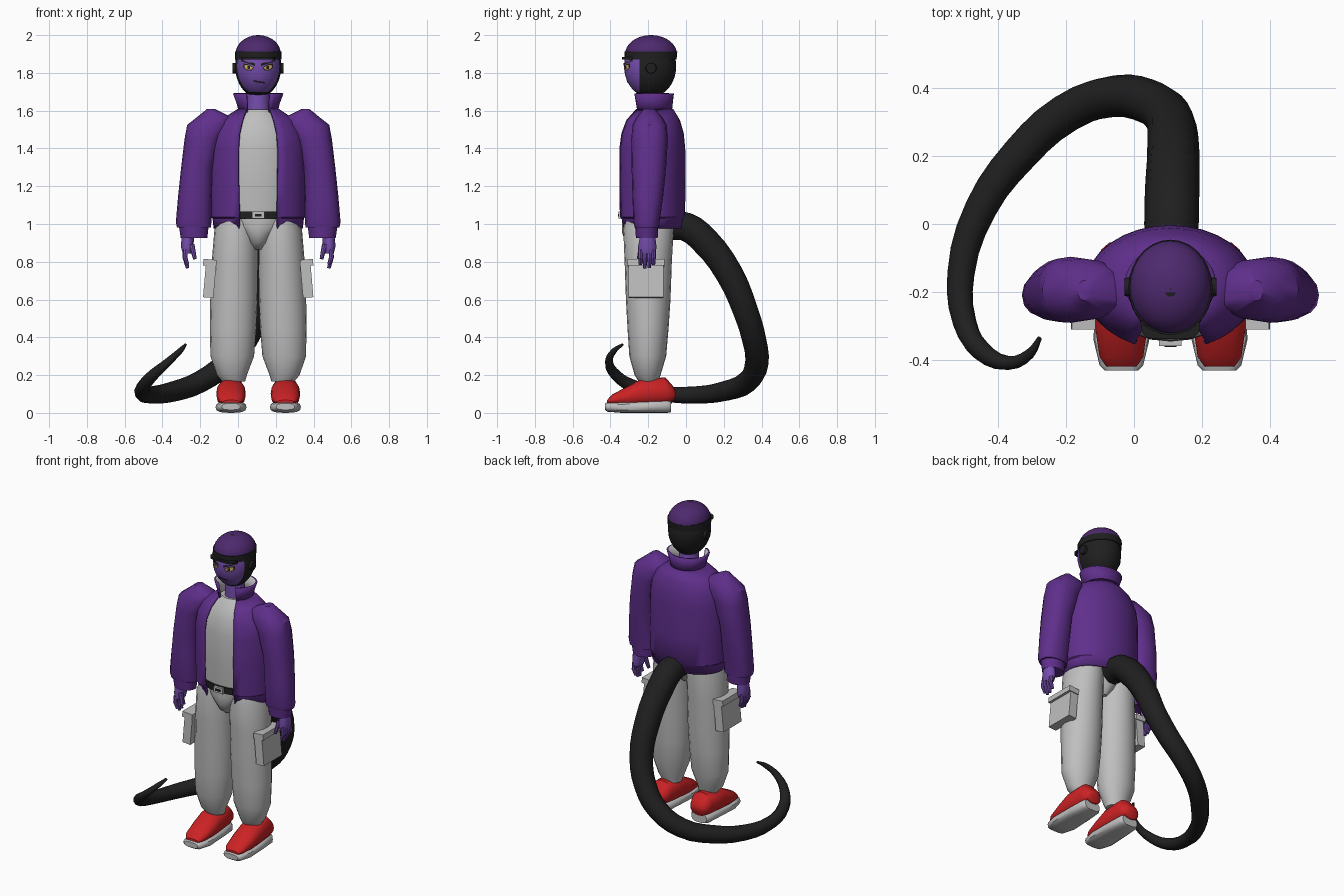
import bpy, bmesh, math
from mathutils import Matrix, Vector

CX = 0.107   # symmetry plane of the figure


def material(name, r, g, b):
    m = bpy.data.materials.new(name)
    m.diffuse_color = (r, g, b, 1)
    return m


JACKET = material("jacket purple", 0.115, 0.028, 0.26)
SKIN = material("skin purple", 0.18, 0.075, 0.42)
CAP = material("cap purple", 0.075, 0.022, 0.155)
BLACK = material("black", 0.014, 0.014, 0.014)
GREY = material("light grey", 0.52, 0.52, 0.52)
RED = material("shoe red", 0.6, 0.016, 0.018)
YELLOW = material("eye yellow", 0.65, 0.42, 0.12)


def finish(name, bm, mats, mirror=False, angle=40, x=CX, recalc=True):
    if recalc:
        bmesh.ops.recalc_face_normals(bm, faces=bm.faces[:])
    me = bpy.data.meshes.new(name)
    bm.to_mesh(me)
    bm.free()
    me.shade_smooth()
    me.set_sharp_from_angle(angle=math.radians(angle))
    for m in mats:
        me.materials.append(m)
    ob = bpy.data.objects.new(name, me)
    ob.location.x = x
    bpy.context.collection.objects.link(ob)
    if mirror:
        ob.modifiers.new("mirror", 'MIRROR')
    return ob


def loft(name, rows, mat, axis='z', n=20, power=2.0, mirror=False, angle=40):
    """Closed loft; each row is (position, a0, a1, b0, b1)."""
    bm = bmesh.new()
    rings = []
    for p, a0, a1, b0, b1 in rows:
        ring = []
        for i in range(n):
            t = 2 * math.pi * i / n
            c, s = math.cos(t), math.sin(t)
            a = (a0 + a1) / 2 + (a1 - a0) / 2 * math.copysign(abs(c) ** (2 / power), c)
            b = (b0 + b1) / 2 + (b1 - b0) / 2 * math.copysign(abs(s) ** (2 / power), s)
            ring.append(bm.verts.new((a, b, p) if axis == 'z' else (a, p, b)))
        rings.append(ring)
    for r, q in zip(rings, rings[1:]):
        for i in range(n):
            j = (i + 1) % n
            bm.faces.new((r[i], r[j], q[j], q[i]))
    bm.faces.new(rings[0])
    bm.faces.new(rings[-1])
    return finish(name, bm, [mat], mirror, angle)


def open_shell(name, rows, n=28, thick=0.012):
    """Garment shell open at the front; rows are (z, half width, y0, y1, half opening)."""
    bm = bmesh.new()
    rings = []
    for z, hx, y0, y1, gap in rows:
        a = math.asin(gap / hx)
        ring = []
        for i in range(n + 1):
            t = -math.pi / 2 + a + (2 * math.pi - 2 * a) * i / n
            ring.append(bm.verts.new((hx * math.cos(t), (y0 + y1) / 2 + (y1 - y0) / 2 * math.sin(t), z)))
        rings.append(ring)
    for r, q in zip(rings, rings[1:]):
        for i in range(n):
            bm.faces.new((r[i], r[i + 1], q[i + 1], q[i]))
    ob = finish(name, bm, [JACKET, GREY], recalc=False)
    mod = ob.modifiers.new("lining", 'SOLIDIFY')
    mod.thickness, mod.offset, mod.material_offset = thick, -1, 1
    return ob


def box(name, centre, size, mat, tilt=0.0, mirror=False):
    bm = bmesh.new()
    m = Matrix.Translation(centre) @ Matrix.Rotation(tilt, 4, 'Y') @ Matrix.Diagonal((*size, 1))
    bmesh.ops.create_cube(bm, size=1, matrix=m)
    return finish(name, bm, [mat], mirror, 20)


def rod(bm, a, b, r0, r1, n=8):
    a, b = Vector(a), Vector(b)
    rot = (b - a).to_track_quat('Z', 'Y').to_matrix().to_4x4()
    bmesh.ops.create_cone(bm, cap_ends=True, segments=n, radius1=r0, radius2=r1,
                          depth=(b - a).length, matrix=Matrix.Translation((a + b) / 2) @ rot)


# Head: skin in front, black hair behind and black beard on the chin
HC, HR = Vector((0, -0.19, 1.835)), Vector((0.122, 0.138, 0.165))
bm = bmesh.new()
bmesh.ops.create_uvsphere(bm, u_segments=32, v_segments=20, radius=1,
                          matrix=Matrix.Translation(HC) @ Matrix.Diagonal((*HR, 1)))
for co, no in (((0, -0.245, 0), (0, 1, 0)), ((0, 0, 1.7), (0, 0, 1))):
    bmesh.ops.bisect_plane(bm, geom=bm.verts[:] + bm.edges[:] + bm.faces[:], plane_co=co, plane_no=no)
for f in bm.faces:
    c = f.calc_center_median()
    f.material_index = 1 if c.y > -0.245 or c.z < 1.7 else 0
finish("head", bm, [SKIN, BLACK])


# Face details laid on the head surface
def face_plate(name, pts, mat, lift, mirror=True):
    bm = bmesh.new()
    vs = []
    for x, z in pts:
        k = 1 - (x / HR.x) ** 2 - ((z - HC.z) / HR.z) ** 2
        vs.append(bm.verts.new((x, HC.y - HR.y * math.sqrt(k) - lift, z)))
    f = bm.faces.new(vs)
    f.normal_update()
    if f.normal.y > 0:
        f.normal_flip()
    finish(name, bm, [mat], mirror, recalc=False)


face_plate("brow", [(0.016, 1.836), (0.05, 1.848), (0.092, 1.862), (0.09, 1.872), (0.05, 1.86), (0.016, 1.85)], BLACK, 0.005)
face_plate("eye_rim", [(0.022, 1.828), (0.035, 1.812), (0.06, 1.812), (0.08, 1.828), (0.078, 1.85), (0.05, 1.845)], BLACK, 0.002)
face_plate("eye", [(0.028, 1.828), (0.038, 1.817), (0.058, 1.817), (0.074, 1.83), (0.07, 1.842), (0.05, 1.84)], YELLOW, 0.003)
face_plate("pupil", [(0.044, 1.82), (0.056, 1.82), (0.056, 1.838), (0.044, 1.836)], BLACK, 0.004)
face_plate("mouth", [(-0.026, 1.754), (0, 1.748), (0.036, 1.744), (0.036, 1.752), (0, 1.756), (-0.026, 1.762)], BLACK, 0.003, False)

# Ear pieces
bm = bmesh.new()
rod(bm, (0.11, -0.185, 1.825), (0.135, -0.185, 1.825), 0.03, 0.027, 14)
finish("ear_piece", bm, [BLACK], True)

# Cap, its band and the short peak
cap_rows = []
for i in range(9):
    t = math.radians(10.8 * i)
    s = math.cos(t)
    cap_rows.append((1.9 + 0.1 * math.sin(t), -0.12 * s, 0.12 * s, -0.185 - 0.137 * s, -0.185 + 0.137 * s))
loft("cap", cap_rows, CAP, n=28)
loft("cap_band", [(1.872, -0.124, 0.124, -0.326, -0.05), (1.912, -0.123, 0.123, -0.326, -0.046)], BLACK, n=28)
loft("cap_peak", [(1.872, -0.088, 0.088, -0.338, -0.22), (1.885, -0.088, 0.088, -0.338, -0.22)], BLACK, power=4)

# Neck
loft("neck", [(1.54, -0.075, 0.075, -0.25, -0.1), (1.61, -0.06, 0.06, -0.245, -0.12),
              (1.76, -0.058, 0.058, -0.245, -0.13)], SKIN, n=16)

# Jacket body and collar
open_shell("jacket", [(0.975, 0.236, -0.345, -0.015, 0.1), (1.03, 0.242, -0.355, -0.01, 0.1),
                      (1.036, 0.25, -0.365, -0.005, 0.1), (1.2, 0.252, -0.37, -0.003, 0.105),
                      (1.4, 0.25, -0.37, -0.004, 0.106), (1.48, 0.238, -0.358, -0.012, 0.1),
                      (1.55, 0.2, -0.33, -0.032, 0.085), (1.61, 0.108, -0.285, -0.068, 0.065)])
open_shell("collar", [(1.59, 0.103, -0.275, -0.075, 0.06), (1.64, 0.115, -0.282, -0.07, 0.062),
                      (1.69, 0.134, -0.288, -0.064, 0.066)])

# Shirt, belt and buckle
loft("shirt", [(1.0, -0.21, 0.21, -0.33, -0.04), (1.2, -0.22, 0.22, -0.342, -0.035), (1.4, -0.215, 0.215, -0.342, -0.035),
               (1.5, -0.19, 0.19, -0.325, -0.05), (1.56, -0.14, 0.14, -0.295, -0.07),
               (1.605, -0.08, 0.08, -0.26, -0.1)], GREY, n=24)
loft("belt", [(1.027, -0.215, 0.215, -0.345, -0.025), (1.067, -0.215, 0.215, -0.345, -0.025)], BLACK, n=24)
box("buckle", (0, -0.348, 1.047), (0.066, 0.02, 0.036), GREY)
box("buckle_slot", (0, -0.357, 1.047), (0.036, 0.008, 0.014), BLACK)

# Trousers
loft("trouser_hips", [(0.865, -0.03, 0.03, -0.27, -0.13), (0.9, -0.065, 0.065, -0.315, -0.09),
                      (0.95, -0.1, 0.1, -0.338, -0.065), (0.99, -0.16, 0.16, -0.34, -0.05),
                      (1.04, -0.2, 0.2, -0.338, -0.04)], GREY)
loft("trouser_leg", [(0.165, 0.07, 0.19, -0.25, -0.145), (0.2, 0.06, 0.219, -0.272, -0.135),
                     (0.3, 0.022, 0.253, -0.3, -0.105), (0.45, 0.01, 0.256, -0.31, -0.092),
                     (0.6, 0.004, 0.254, -0.318, -0.082), (0.8, 0.002, 0.246, -0.325, -0.075),
                     (0.97, 0.002, 0.232, -0.332, -0.065), (1.03, 0.01, 0.21, -0.32, -0.07)], GREY, mirror=True)
box("pocket", (0.257, -0.212, 0.7), (0.055, 0.185, 0.18), GREY, math.radians(-5), True)
box("pocket_flap", (0.256, -0.212, 0.795), (0.07, 0.195, 0.035), GREY, math.radians(-5), True)

# Sleeves and cuffs
loft("sleeve", [(0.982, 0.25, 0.43, -0.272, -0.142), (1.01, 0.248, 0.436, -0.278, -0.14),
                (1.15, 0.245, 0.424, -0.284, -0.12), (1.3, 0.238, 0.408, -0.288, -0.105),
                (1.45, 0.195, 0.39, -0.29, -0.096), (1.525, 0.142, 0.376, -0.283, -0.102),
                (1.565, 0.14, 0.325, -0.262, -0.125), (1.608, 0.228, 0.272, -0.225, -0.165)],
     JACKET, n=16, power=2.3, mirror=True)
loft("cuff", [(0.925, 0.27, 0.41, -0.265, -0.15), (0.99, 0.262, 0.42, -0.27, -0.146)], JACKET, n=16, mirror=True)

# Hands
loft("hand", [(0.845, 0.352, 0.4, -0.25, -0.16), (0.88, 0.342, 0.409, -0.254, -0.156),
              (0.95, 0.34, 0.405, -0.24, -0.165)], SKIN, n=12, mirror=True)
bm = bmesh.new()
for y, tip in ((-0.241, 0.785), (-0.218, 0.765), (-0.194, 0.768), (-0.172, 0.785)):
    rod(bm, (0.385, y, 0.865), (0.388, y, 0.82), 0.013, 0.013)
    rod(bm, (0.388, y, 0.825), (0.374, y, tip), 0.013, 0.009)
rod(bm, (0.352, -0.235, 0.89), (0.335, -0.25, 0.815), 0.015, 0.01)
finish("fingers", bm, [SKIN], True)

# Shoes
loft("shoe_upper", [(-0.418, 0.1, 0.188, 0.045, 0.068), (-0.39, 0.08, 0.208, 0.04, 0.098),
                    (-0.31, 0.068, 0.22, 0.03, 0.14), (-0.24, 0.066, 0.222, 0.03, 0.178),
                    (-0.11, 0.072, 0.216, 0.04, 0.188), (-0.075, 0.085, 0.203, 0.05, 0.15),
                    (-0.055, 0.11, 0.18, 0.085, 0.12)], RED, axis='y', n=16, power=2.2, mirror=True)
loft("shoe_sole", [(-0.43, 0.095, 0.193, 0.016, 0.05), (-0.415, 0.08, 0.208, 0.006, 0.056),
                   (-0.34, 0.062, 0.226, 0.0, 0.06), (-0.2, 0.068, 0.22, 0.0, 0.066),
                   (-0.1, 0.075, 0.213, 0.0, 0.07), (-0.08, 0.09, 0.198, 0.004, 0.066)],
     GREY, axis='y', n=16, power=2.8, mirror=True)

# Tail: tapering tube that sweeps down and round to the side
path = [(0.11, -0.07, 0.99, 0.078), (0.11, 0.0, 0.985, 0.08), (0.112, 0.1, 0.91, 0.08), (0.115, 0.23, 0.735, 0.076),
        (0.1, 0.315, 0.54, 0.07), (0.04, 0.36, 0.39, 0.066), (-0.06, 0.375, 0.265, 0.062),
        (-0.2, 0.325, 0.165, 0.058), (-0.335, 0.205, 0.115, 0.054), (-0.45, 0.045, 0.095, 0.047),
        (-0.508, -0.145, 0.105, 0.04), (-0.497, -0.29, 0.145, 0.035), (-0.45, -0.37, 0.2, 0.03),
        (-0.37, -0.408, 0.27, 0.021), (-0.305, -0.38, 0.33, 0.015), (-0.277, -0.335, 0.362, 0.007)]
cu = bpy.data.curves.new("tail", 'CURVE')
cu.dimensions = '3D'
cu.bevel_depth, cu.bevel_resolution, cu.resolution_u = 1.0, 3, 3
cu.use_fill_caps = True
sp = cu.splines.new('BEZIER')
sp.bezier_points.add(len(path) - 1)
for bp, (x, y, z, r) in zip(sp.bezier_points, path):
    bp.co, bp.radius = (x, y, z), r
    bp.handle_left_type = bp.handle_right_type = 'AUTO'
cu.materials.append(BLACK)
tail = bpy.data.objects.new("tail", cu)
bpy.context.collection.objects.link(tail)
